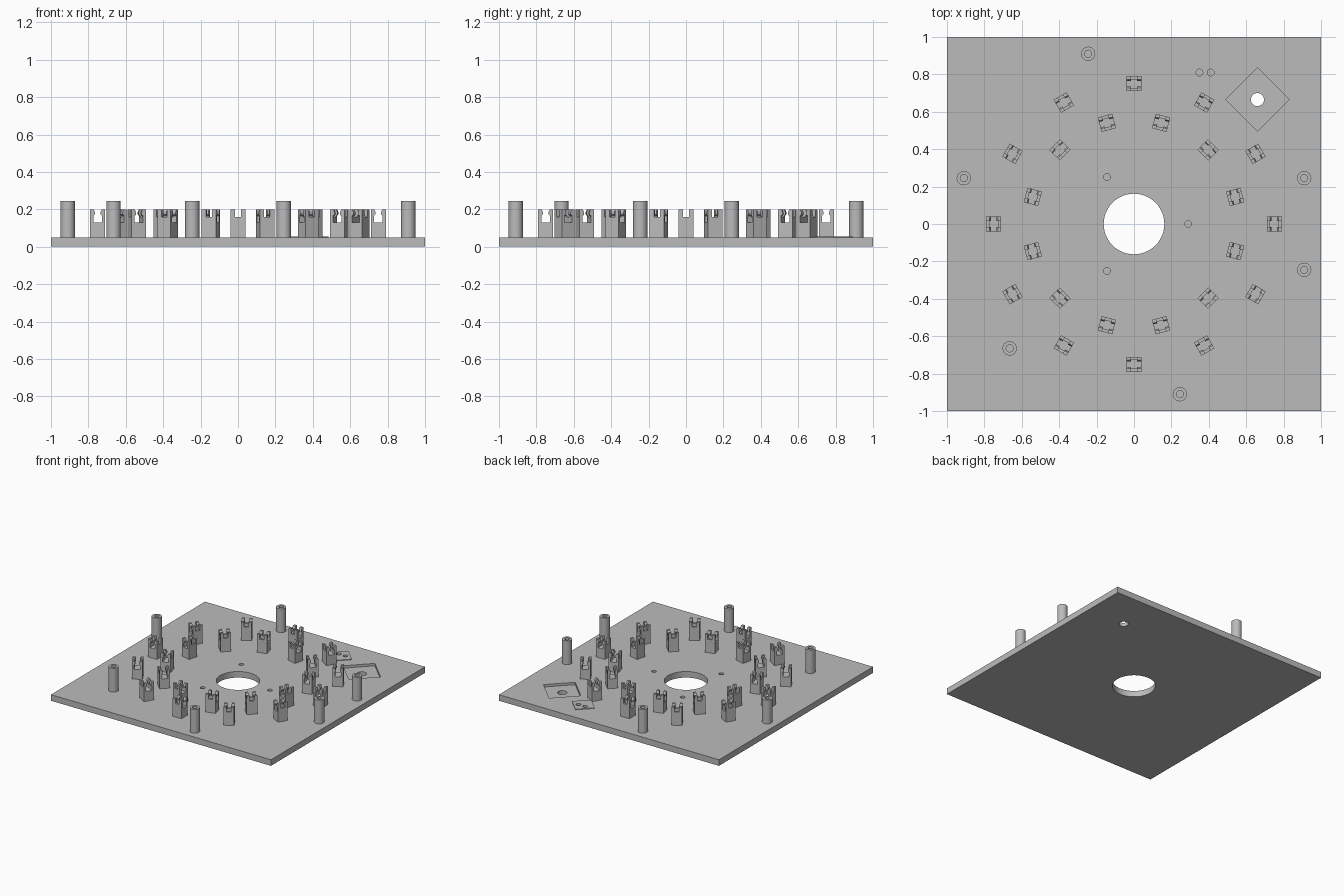
import bpy
import bmesh
from math import pi, radians, cos, sin
from mathutils import Matrix

cube = bpy.data.objects.get("Cube")
if cube:
    bpy.data.objects.remove(cube, do_unlink=True)

grey = bpy.data.materials.new("plain grey")
grey.use_nodes = True
grey.diffuse_color = (0.5, 0.5, 0.5, 1)
grey.node_tree.nodes["Principled BSDF"].inputs["Base Color"].default_value = (0.5, 0.5, 0.5, 1)

TOP = 0.05


def add_object(name, mesh):
    obj = bpy.data.objects.new(name, mesh)
    bpy.context.collection.objects.link(obj)
    return obj


def from_bmesh(name, bm):
    bmesh.ops.recalc_face_normals(bm, faces=bm.faces)
    mesh = bpy.data.meshes.new(name)
    bm.to_mesh(mesh)
    bm.free()
    mesh.materials.append(grey)
    return add_object(name, mesh)


def box(name, x, y, z0, z1, sx, sy, turn=0):
    bm = bmesh.new()
    bmesh.ops.create_cube(bm, size=1, matrix=Matrix.Translation((x, y, (z0 + z1) / 2))
                          @ Matrix.Rotation(turn, 4, 'Z') @ Matrix.Diagonal((sx, sy, z1 - z0, 1)))
    return from_bmesh(name, bm)


def cylinder(name, x, y, z0, z1, r, sides=32):
    bm = bmesh.new()
    bmesh.ops.create_cone(bm, cap_ends=True, segments=sides, radius1=r, radius2=r, depth=z1 - z0,
                          matrix=Matrix.Translation((x, y, (z0 + z1) / 2)))
    return from_bmesh(name, bm)


def cut(target, cutter, keep=False):
    """Subtract the cutter, bake the result and discard the cutter."""
    mod = target.modifiers.new("cut", 'BOOLEAN')
    mod.operation = 'DIFFERENCE'
    mod.solver = 'EXACT'
    mod.object = cutter
    graph = bpy.context.evaluated_depsgraph_get()
    baked = bpy.data.meshes.new_from_object(target.evaluated_get(graph))
    target.modifiers.clear()
    target.data = baked
    if not keep:
        bpy.data.objects.remove(cutter, do_unlink=True)


def smooth(obj):
    bpy.ops.object.select_all(action='DESELECT')
    obj.select_set(True)
    bpy.context.view_layer.objects.active = obj
    bpy.ops.object.shade_smooth_by_angle(angle=radians(30))


# Base plate with central opening and a turned square pocket
plate = box("base_plate", 0, 0, 0, TOP, 2, 2)
cut(plate, cylinder("centre_cutter", 0, 0, -0.1, 0.2, 0.162, 64))
cut(plate, box("pocket_cutter", 0.66, 0.665, 0.03, 0.2, 0.24, 0.24, pi / 4))
cut(plate, cylinder("pocket_hole_cutter", 0.66, 0.665, -0.1, 0.2, 0.035))

# Three blind holes around the opening
for k in range(3):
    a = k * 2 * pi / 3
    cut(plate, cylinder("blind_cutter", 0.29 * cos(a), 0.29 * sin(a), 0.015, 0.2, 0.018))

# Thin raised pad with a pair of holes
pad = box("raised_pad", 0.38, 0.79, TOP, TOP + 0.005, 0.145, 0.145, pi / 4)
for x in (0.35, 0.41):
    cutter = cylinder("pad_cutter", x, 0.81, 0.015, 0.2, 0.018)
    cut(plate, cutter, keep=True)
    cut(pad, cutter)
smooth(plate)
smooth(pad)

# Hollow screw posts
posts = [(-0.245, 0.91), (-0.91, 0.245), (0.91, 0.245),
         (0.91, -0.245), (0.245, -0.91), (-0.665, -0.665)]
post = cylinder("screw_post_1", *posts[0], TOP, 0.245, 0.038)
cut(post, cylinder("bore_cutter", *posts[0], 0.1, 0.4, 0.019))
smooth(post)
for i, (x, y) in enumerate(posts[1:]):
    twin = add_object(f"screw_post_{i + 2}", post.data)
    twin.location = (x - posts[0][0], y - posts[0][1], 0)

# Clip: hooked U profile along the radius, extruded sideways, then slotted
half = [(0.04, TOP), (0.04, 0.2), (0.022, 0.2), (0.015, 0.185),
        (0.015, 0.172), (0.023, 0.165), (0.023, 0.13)]
profile = half + [(-r, z) for r, z in reversed(half)]
bm = bmesh.new()
face = bm.faces.new([bm.verts.new((r, -0.04, z)) for r, z in profile])
side = bmesh.ops.extrude_face_region(bm, geom=[face])
bmesh.ops.translate(bm, vec=(0, 0.08, 0),
                    verts=[v for v in side["geom"] if isinstance(v, bmesh.types.BMVert)])
clip = from_bmesh("clip", bm)
cut(clip, box("slot_cutter", 0, 0, 0.16, 0.3, 0.2, 0.034))
clip_mesh = clip.data
bpy.data.objects.remove(clip, do_unlink=True)

# Two rings of twelve clips
for ring, radius, start in (("outer", 0.75, 0), ("inner", 0.56, pi / 12)):
    for k in range(12):
        a = start + k * pi / 6
        obj = add_object(f"{ring}_clip_{k + 1}", clip_mesh)
        obj.location = (radius * cos(a), radius * sin(a), 0)
        obj.rotation_euler.z = a
